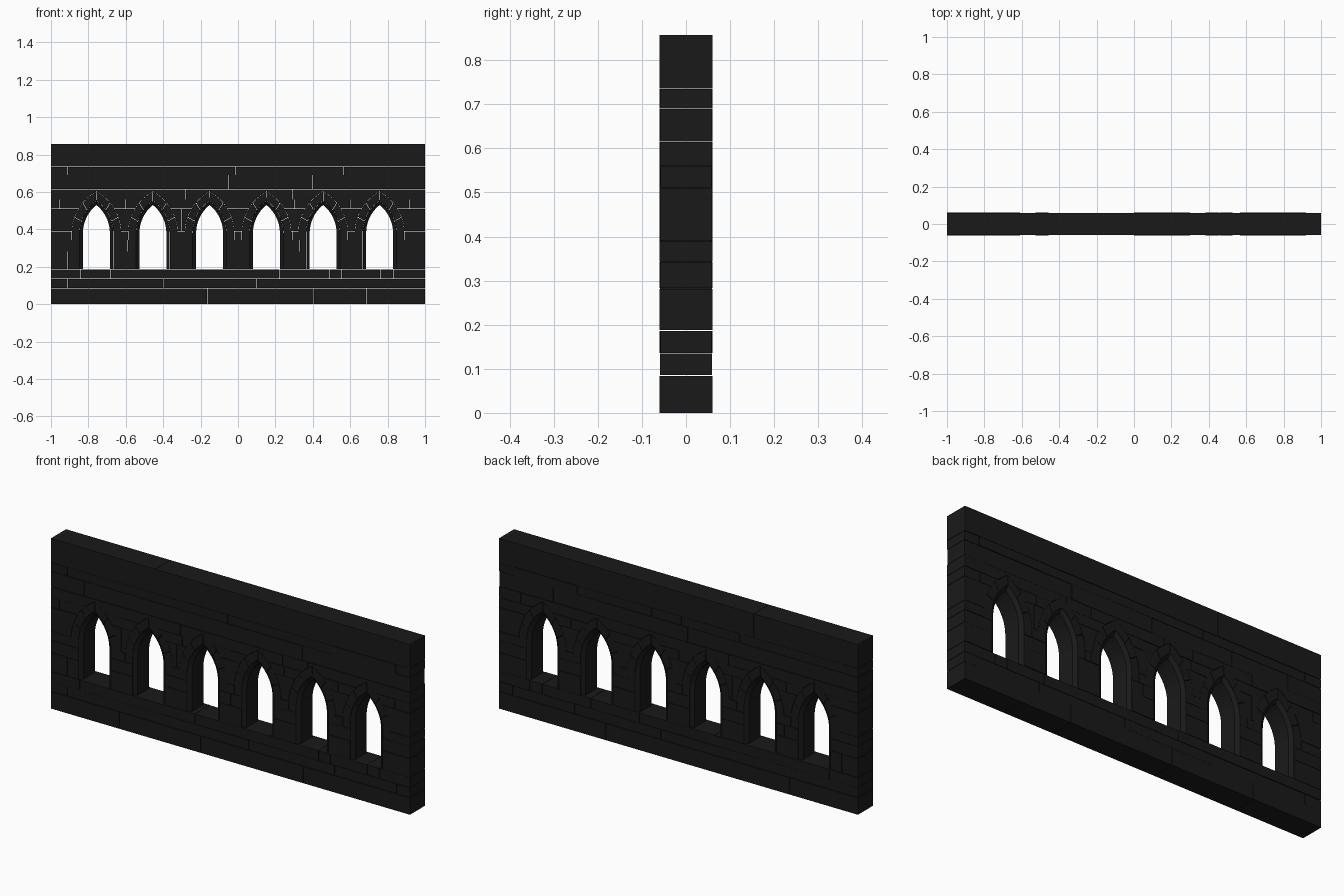
import bpy, math, random

if "Cube" in bpy.data.objects:
    bpy.data.objects.remove(bpy.data.objects["Cube"])

random.seed(4)
CENTRES = [-0.757, -0.455, -0.152, 0.152, 0.455, 0.757]
SILL, SPRING, HALF, RISE = 0.188, 0.38, 0.072, 0.15
RADIUS = (RISE**2 + HALF**2) / (2 * HALF)
OFF = RADIUS - HALF
GAP = 0.0008

stone = bpy.data.materials.new("dark_stone")
stone.diffuse_color = (0.01, 0.01, 0.01, 1)
stone.use_nodes = True
stone.node_tree.nodes["Principled BSDF"].inputs["Base Color"].default_value = stone.diffuse_color


def make_object(name, verts, faces):
    mesh = bpy.data.meshes.new(name)
    mesh.from_pydata(verts, [], faces)
    mesh.materials.append(stone)
    obj = bpy.data.objects.new(name, mesh)
    bpy.context.collection.objects.link(obj)
    bpy.context.view_layer.objects.active = obj
    bpy.ops.object.mode_set(mode='EDIT')
    bpy.ops.mesh.select_all(action='SELECT')
    bpy.ops.mesh.normals_make_consistent(inside=False)
    bpy.ops.object.mode_set(mode='OBJECT')
    return obj


def add_prism(verts, faces, outline, depth):
    """Extrude an x,z outline symmetrically through y."""
    b, n = len(verts), len(outline)
    verts += [(x, -depth, z) for x, z in outline] + [(x, depth, z) for x, z in outline]
    faces += [tuple(range(b, b + n)), tuple(range(b + 2 * n - 1, b + n - 1, -1))]
    faces += [(b + i, b + n + i, b + n + (i + 1) % n, b + (i + 1) % n) for i in range(n)]


def arc_point(d, t):
    """Right half of the pointed arch, offset outward by d; t = 1 is the apex."""
    a = t * math.acos(OFF / (RADIUS + d))
    return ((RADIUS + d) * math.cos(a) - OFF, SPRING + (RADIUS + d) * math.sin(a))


def arch_outline(d, bottom, steps=8):
    right = [(HALF + d, bottom)] + [arc_point(d, i / steps) for i in range(steps)]
    return right + [(0, arc_point(d, 1)[1])] + [(-x, z) for x, z in reversed(right)]


# Cutters for the window openings and the arch stones
def make_cutter(name, d, bottom):
    v, f = [], []
    for c in CENTRES:
        add_prism(v, f, [(c + x, z) for x, z in arch_outline(d, bottom)], 0.2)
    obj = make_object(name, v, f)
    obj.hide_render = True
    obj.hide_set(True)
    return obj


jamb_cutter = make_cutter("jamb_cutter", 0.0182, SILL - 0.0005)
arch_cutter = make_cutter("arch_cutter", 0.0605, 0.30)

# Masonry courses: bottom, top, vertical joints
COURSES = [
    (0, 0.085, [-0.62, -0.165, 0.405, 0.685]),
    (0.085, 0.135, [-0.91, -0.4, 0.1, 0.58, 0.925]),
    (0.135, 0.187, [-0.84, -0.68, -0.2, 0.22, 0.49, 0.555, 0.76, 0.83]),
    (0.187, 0.282, [-0.91]),
    (0.282, 0.343, [-0.59, 0, 0.33]),
    (0.343, 0.39, [0.02, 0.29]),
    (0.39, 0.51, [-0.61, -0.3, 0.61]),
    (0.51, 0.56, [-0.955, -0.6, -0.27, 0.0, 0.3, 0.6, 0.915]),
    (0.56, 0.615, [-0.61, -0.28, -0.12, 0.29, 0.43, 0.88]),
    (0.615, 0.69, [-0.815, -0.5, -0.05, 0.4, 0.7]),
    (0.69, 0.735, [-0.91, -0.34, -0.015, 0.15, 0.565, 0.92]),
    (0.735, 0.857, [-0.42]),
]
for i, (z0, z1, joints) in enumerate(COURSES):
    v, f = [], []
    xs = [-1] + joints + [1]
    za = z0 + (GAP if z0 else 0)
    zb = z1 - (GAP if z1 < 0.85 else 0)
    for a, b in zip(xs, xs[1:]):
        a += GAP if a > -1 else 0
        b -= GAP if b < 1 else 0
        depth = 0.06 if i in (0, 11) else random.uniform(0.0575, 0.0605)
        add_prism(v, f, [(a, za), (b, za), (b, zb), (a, zb)], depth)
    course = make_object(f"stone_course_{i + 1}", v, f)
    if 3 <= i <= 8:
        mod = course.modifiers.new("openings", 'BOOLEAN')
        mod.operation = 'DIFFERENCE'
        mod.solver = 'EXACT'
        mod.object = jamb_cutter if i < 5 else arch_cutter

for k, c in enumerate(CENTRES):
    # Chamfered inner window frame
    profile = [(0, -0.045), (0, 0.045), (0.018, 0.0585), (0.018, -0.0585)]
    loops = [arch_outline(d, SILL) for d, y in profile]
    n = len(loops[0])
    v = [(c + loops[j][i][0], profile[j][1], loops[j][i][1]) for i in range(n) for j in range(4)]
    f = [(4 * i + j, 4 * i + (j + 1) % 4, 4 * i + 4 + (j + 1) % 4, 4 * i + 4 + j)
         for i in range(n - 1) for j in range(4)]
    f += [(0, 1, 2, 3), (4 * n - 1, 4 * n - 2, 4 * n - 3, 4 * n - 4)]
    make_object(f"window_frame_{k + 1}", v, f)

    # Wedge-shaped arch stones on both sides
    v, f = [], []
    cuts = [0, 0.32, 0.65, 1.0]
    for side in (-1, 1):
        for t0, t1 in zip(cuts, cuts[1:]):
            ts = [t0 + 0.005 + (t1 - t0 - 0.01) * s / 3 for s in range(4)]
            pts = [arc_point(0.0185, t) for t in ts] + [arc_point(0.0595, t) for t in reversed(ts)]
            if t0 == 0:
                pts = [(HALF + 0.0185, 0.344)] + pts + [(HALF + 0.0595, 0.344)]
            add_prism(v, f, [(c + side * x, z) for x, z in pts], random.uniform(0.0575, 0.0605))
    make_object(f"arch_stones_{k + 1}", v, f)
